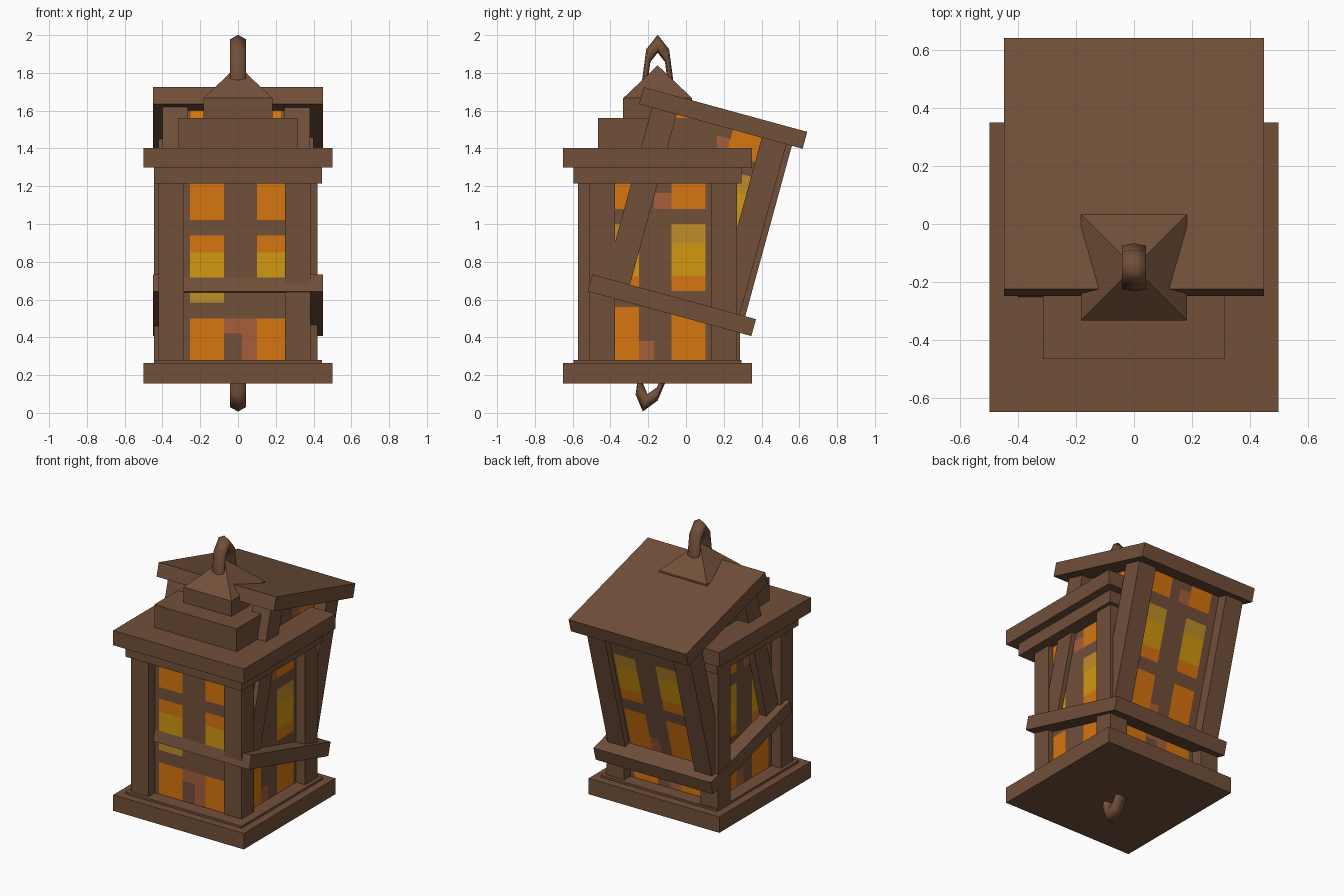
import bpy, bmesh, math
from mathutils import Matrix

if "Cube" in bpy.data.objects:
    bpy.data.objects.remove(bpy.data.objects["Cube"])

# ---- flat colours
def colour(name, r, g, b):
    m = bpy.data.materials.new(name)
    m.diffuse_color = (r, g, b, 1)
    m.use_nodes = True
    m.node_tree.nodes["Principled BSDF"].inputs["Base Color"].default_value = m.diffuse_color
    return m

MATS = {
    'w': colour("brown_wood", .168, .080, .042),
    'o': colour("orange_glass", .68, .18, .005),
    'y': colour("yellow_glass", .64, .31, .005),
    'l': colour("pale_yellow_glass", .53, .27, .022),
    'p': colour("rust_glass", .38, .113, .045),
}
KEYS = list(MATS)

def make_object(name, bm, matrix, keys='w'):
    me = bpy.data.meshes.new(name)
    bm.to_mesh(me)
    bm.free()
    for k in keys:
        me.materials.append(MATS[k])
    ob = bpy.data.objects.new(name, me)
    ob.matrix_world = matrix
    bpy.context.collection.objects.link(ob)
    return ob

def box(name, frame, x0, x1, y0, y1, z0, z1):
    bm = bmesh.new()
    bmesh.ops.create_cube(bm, size=1)
    bm.transform(Matrix.Translation(((x0 + x1) / 2, (y0 + y1) / 2, (z0 + z1) / 2))
                 @ Matrix.Diagonal((x1 - x0, y1 - y0, z1 - z0, 1)))
    return make_object(name, bm, frame)

def slab(name, frame, half, z0, z1):
    return box(name, frame, -half, half, -half, half, z0, z1)

# window wall: a grid of cells coloured by a letter pattern (rows bottom to top)
def wall(name, frame, turn, half, us, vs, rows, z_shift=0, u_scale=1):
    bm = bmesh.new()
    us = [-half] + [u * u_scale for u in us] + [half]
    grid = [[bm.verts.new((u, -half, v + z_shift)) for u in us] for v in vs]
    for j, row in enumerate(rows):
        for i, key in enumerate(row):
            f = bm.faces.new((grid[j][i], grid[j][i + 1], grid[j + 1][i + 1], grid[j + 1][i]))
            f.material_index = KEYS.index(key)
    make_object(name, bm, frame @ Matrix.Rotation(turn * math.pi / 2, 4, 'Z'), KEYS)

# elongated low-poly hanging ring standing in the yz plane
def ring(name, frame, z):
    bpy.ops.mesh.primitive_torus_add(major_segments=8, minor_segments=6,
                                     major_radius=.07, minor_radius=.0155)
    ob = bpy.context.object
    ob.name = name
    ob.data.transform(Matrix.Translation((0, 0, z)) @ Matrix.Diagonal((3.1, 1, 3.06, 1))
                      @ Matrix.Rotation(math.pi / 2, 4, 'Y'))
    ob.data.materials.append(MATS['w'])
    ob.data.polygons.foreach_set("use_smooth", [True] * len(ob.data.polygons))
    ob.matrix_world = frame

UPRIGHT = Matrix.Translation((0, -.15, 0))
TILTED = Matrix.Translation((0, -.087, .525)) @ Matrix.Rotation(math.radians(-15.3), 4, 'X')

FRONT_U = [-.254, -.074, .02, .10, .28]
FRONT_V = [.28, .42, .50, .585, .64, .85, .94, 1.02, 1.215]
FRONT = ["wowpow", "woppow", "wwwwww", "wlwwww", "wywwyw", "wowwow", "wwwwww", "wowwow"]
SIDE_U = [-.28, -.10, -.02, .074, .254]
SIDE_V = [.28, .38, .56, .645, .725, .90, 1.0, 1.08, 1.165, 1.215]
SIDE = ["wopwow", "wowwow", "wwwwww", "wowwow", "wywwyw", "wlwwlw", "wwwwww",
        "wowpow", "wowwow"]

# ---- upright lantern
slab("base", UPRIGHT, .5, .155, .265)
slab("base_step", UPRIGHT, .445, .265, .28)
slab("roof_band", UPRIGHT, .445, 1.215, 1.30)
slab("roof", UPRIGHT, .5, 1.30, 1.402)
slab("cap_step", UPRIGHT, .315, 1.402, 1.56)

P = .135  # post width
for name, x, y in (("front_left_post", -.42, -.421), ("front_right_post", .25, -.36),
                   ("back_right_post", .285, .285), ("back_left_post", -.445, .30)):
    box(name, UPRIGHT, x, x + P, y, y + P, .28, 1.215)

wall("front_window", UPRIGHT, 0, .35, FRONT_U, FRONT_V, FRONT)
wall("right_window", UPRIGHT, 1, .35, SIDE_U, SIDE_V, SIDE)
wall("back_window", UPRIGHT, 2, .35, FRONT_U, FRONT_V, FRONT)
wall("left_window", UPRIGHT, 3, .35, SIDE_U, SIDE_V, SIDE)

# cap: short block whose top face is drawn to a point
bm = bmesh.new()
bmesh.ops.create_cube(bm, size=1)
bm.transform(Matrix.Translation((0, 0, 1.613)) @ Matrix.Diagonal((.365, .365, .106, 1)))
bm.normal_update()
top = [f for f in bm.faces if f.normal.z > .9]
apex = bmesh.ops.poke(bm, faces=top)['verts'][0]
apex.co.z = 1.84
make_object("cap_point", bm, UPRIGHT)
ring("top_ring", UPRIGHT, 1.74)

# ---- tilted lantern pushed through the upright one
slab("tilted_base", TILTED, .449, 0, .093)
slab("tilted_roof", TILTED, .449, 1.028, 1.121)
for name, x, y in (("tilted_front_left_post", -.40, -.39), ("tilted_front_right_post", .245, -.378),
                   ("tilted_back_right_post", .265, .225), ("tilted_back_left_post", -.42, .255)):
    box(name, TILTED, x, x + P, y, y + P, .093, 1.028)
for turn, side in enumerate(("front", "right", "back", "left")):
    wall("tilted_" + side + "_window", TILTED, turn, .315, SIDE_U, SIDE_V, SIDE, -.187, .9)
ring("bottom_ring", TILTED, -.275)
